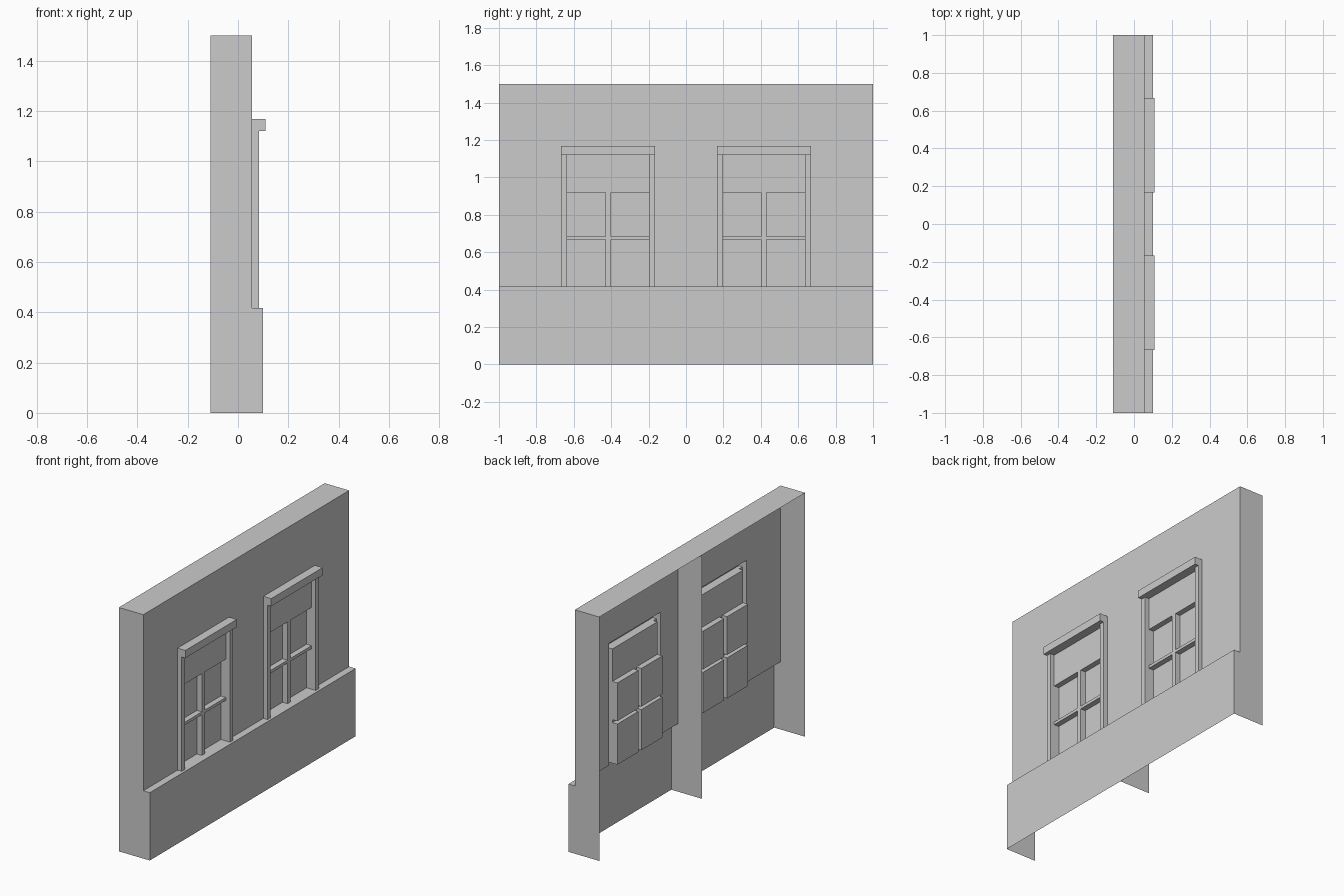
import bpy, bmesh, math

if "Cube" in bpy.data.objects:
    bpy.data.objects.remove(bpy.data.objects["Cube"])

BACK, WALL, BASE, PILLAR, LINTEL, PANE = -0.11, 0.056, 0.10, 0.084, 0.109, 0.022
SILL, TOP = 0.417, 1.5

# Relief regions of one bay: y0, y1, z0, z1, depth in x (later ones override)
REGIONS = [
    (0, 1, 0, SILL, BASE),                      # plinth
    (0.167, 0.198, SILL, 1.12, PILLAR),         # frame posts
    (0.635, 0.667, SILL, 1.12, PILLAR),
    (0.167, 0.667, 1.12, 1.167, LINTEL),        # lintel
]
# Four recessed panes, leaving cross bars and the upper panel at wall depth
for y0, y1 in ((0.198, 0.402), (0.431, 0.635)):
    for z0, z1 in ((SILL, 0.667), (0.685, 0.92)):
        REGIONS.append((y0, y1, z0, z1, PANE))


def finish(name, bm, mirror=False):
    bmesh.ops.remove_doubles(bm, verts=bm.verts, dist=1e-5)
    bmesh.ops.dissolve_limit(bm, angle_limit=math.radians(1),
                             verts=bm.verts, edges=bm.edges)
    mesh = bpy.data.meshes.new(name)
    bm.to_mesh(mesh)
    bm.free()
    ob = bpy.data.objects.new(name, mesh)
    bpy.context.collection.objects.link(ob)
    if mirror:
        m = ob.modifiers.new("mirror", 'MIRROR')
        m.use_axis = (False, True, False)
    return ob


def face(bm, pts):
    return bm.faces.new([bm.verts.new(p) for p in pts])


def depth(y, z):
    x = WALL
    for y0, y1, z0, z1, d in REGIONS:
        if y0 < y < y1 and z0 < z < z1:
            x = d
    return x


# Facade: one stepped sheet per bay, mirrored to the other bay
bm = bmesh.new()
ys = sorted({0, 1} | {v for r in REGIONS for v in r[:2]})
zs = sorted({0, TOP} | {v for r in REGIONS for v in r[2:4]})
ny, nz = len(ys) - 1, len(zs) - 1
cell = [[depth((ys[i] + ys[i + 1]) / 2, (zs[j] + zs[j + 1]) / 2)
         for j in range(nz)] for i in range(ny)]
for i in range(ny):
    for j in range(nz):
        a, y0, y1, z0, z1 = cell[i][j], ys[i], ys[i + 1], zs[j], zs[j + 1]
        face(bm, [(a, y0, z0), (a, y1, z0), (a, y1, z1), (a, y0, z1)])
        if i + 1 < ny and cell[i + 1][j] != a:      # vertical returns
            b = cell[i + 1][j]
            face(bm, [(a, y1, z0), (b, y1, z0), (b, y1, z1), (a, y1, z1)])
        if j + 1 < nz and cell[i][j + 1] != a:      # horizontal returns
            b = cell[i][j + 1]
            face(bm, [(a, y0, z1), (a, y1, z1), (b, y1, z1), (b, y0, z1)])
finish("window_facade", bm, mirror=True)

# End walls and central partition: thin sheets following the wall profile
PROFILE = [(BACK, 0), (BACK, TOP), (WALL, TOP), (WALL, SILL), (BASE, SILL), (BASE, 0)]
for name, y, mirror in (("end_wall", 1, True), ("partition", 0, False)):
    bm = bmesh.new()
    face(bm, [(x, y, z) for x, z in PROFILE])
    finish(name, bm, mirror)

# Top cap
bm = bmesh.new()
face(bm, [(BACK, -1, TOP), (WALL, -1, TOP), (WALL, 1, TOP), (BACK, 1, TOP)])
finish("top_cap", bm)
